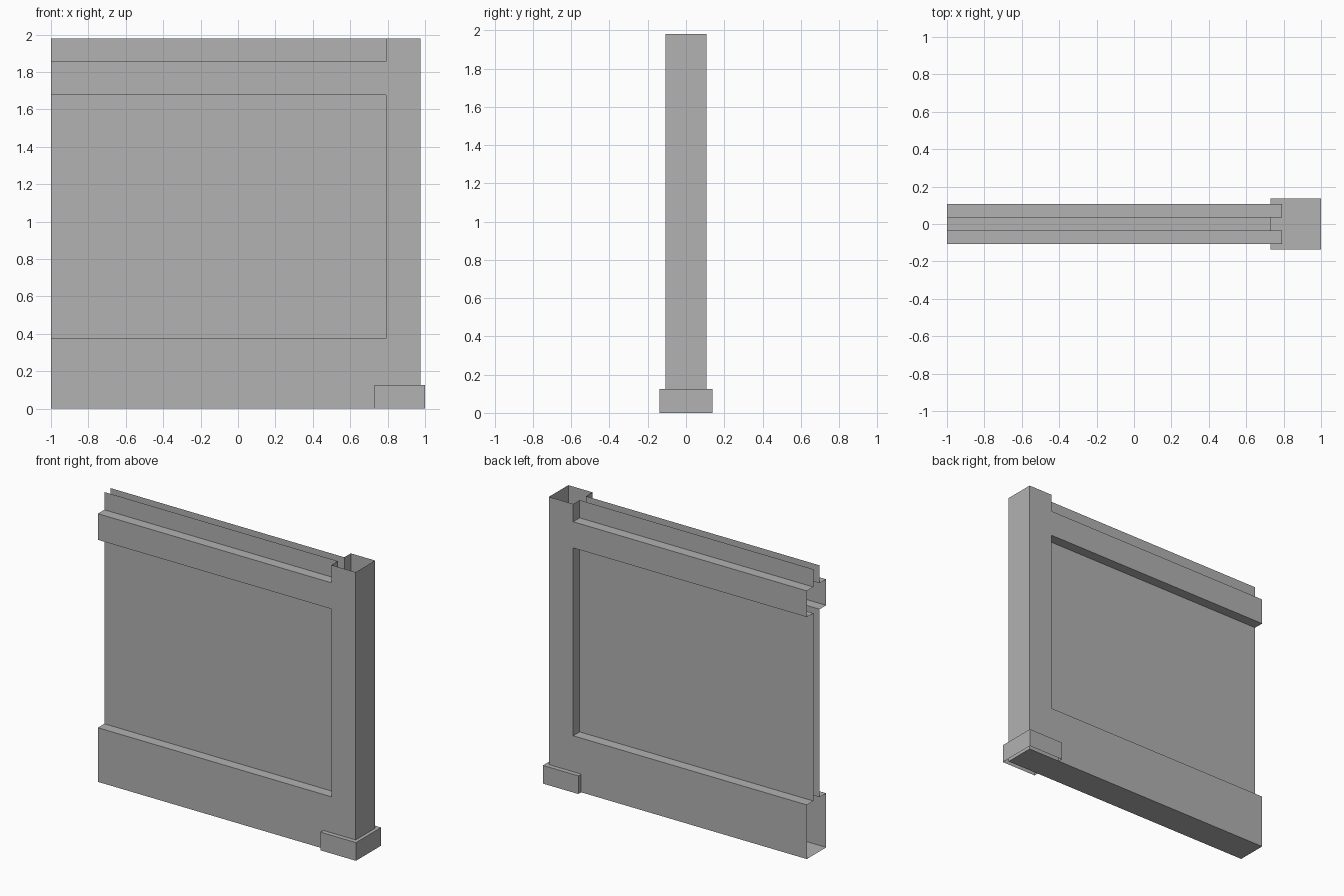
import bpy, bmesh
from mathutils import Vector

if "Cube" in bpy.data.objects:
    bpy.data.objects.remove(bpy.data.objects["Cube"])

# Main dimensions
X_END, X_POST, X_OUT = -1.0, 0.79, 0.976        # open end, post inner face, post outer face
OUT, IN = 0.106, 0.035                          # half depth of frame and of panel
LEVELS = [0.0, 0.375, 1.676, 1.857, 1.98]       # floor, low rail, panel, top rail, top slot
DEPTHS = [OUT, IN, OUT, IN]                     # half depth of each band

grey = bpy.data.materials.new("mid_grey")
grey.diffuse_color = (0.445, 0.445, 0.445, 1.0)
grey.use_nodes = True
grey.node_tree.nodes["Principled BSDF"].inputs["Base Color"].default_value = grey.diffuse_color


def sweep(bm, points, vec):
    """Extrude an open line of points along vec into flat faces."""
    vec = Vector(vec)
    for a, b in zip(points, points[1:]):
        a, b = Vector(a), Vector(b)
        bm.faces.new([bm.verts.new(p) for p in (a, a + vec, b + vec, b)])


def finish(bm, name):
    bmesh.ops.remove_doubles(bm, verts=bm.verts, dist=0.0001)
    mesh = bpy.data.meshes.new(name)
    bm.to_mesh(mesh)
    bm.free()
    mesh.materials.append(grey)
    obj = bpy.data.objects.new(name, mesh)
    bpy.context.collection.objects.link(obj)
    return obj


# Wall frame: front half of a hollow shell, mirrored to the back
bm = bmesh.new()

# Rails and panel: stepped cross-section swept along x, open at the far end and top
section = [(X_END, 0, 0)]
for z0, z1, d in zip(LEVELS, LEVELS[1:], DEPTHS):
    section += [(X_END, -d, z0), (X_END, -d, z1)]
sweep(bm, section, (X_POST - X_END, 0, 0))

# Post: outer walls band by band, with cheeks where the panel is recessed
for z0, z1, d in zip(LEVELS, LEVELS[1:], DEPTHS):
    up = (0, 0, z1 - z0)
    sweep(bm, [(X_OUT, 0, z0), (X_OUT, -OUT, z0), (X_POST, -OUT, z0)], up)
    if d < OUT:
        sweep(bm, [(X_POST, -OUT, z0), (X_POST, -d, z0)], up)

# Underside of the post
sweep(bm, [(X_POST, 0, 0), (X_POST, -OUT, 0)], (X_OUT - X_POST, 0, 0))

frame = finish(bm, "wall_frame")
mirror = frame.modifiers.new("mirror_back", 'MIRROR')
mirror.use_axis = (False, True, False)

# Post foot: box with an open underside
bm = bmesh.new()
bmesh.ops.create_cube(bm, size=1)
for v in bm.verts:
    v.co = (0.8645 + v.co.x * 0.271, v.co.y * 0.275, (v.co.z + 0.5) * 0.126)
bottom = [f for f in bm.faces if f.calc_center_median().z < 0.001]
bmesh.ops.delete(bm, geom=bottom, context='FACES_ONLY')
finish(bm, "post_foot")
